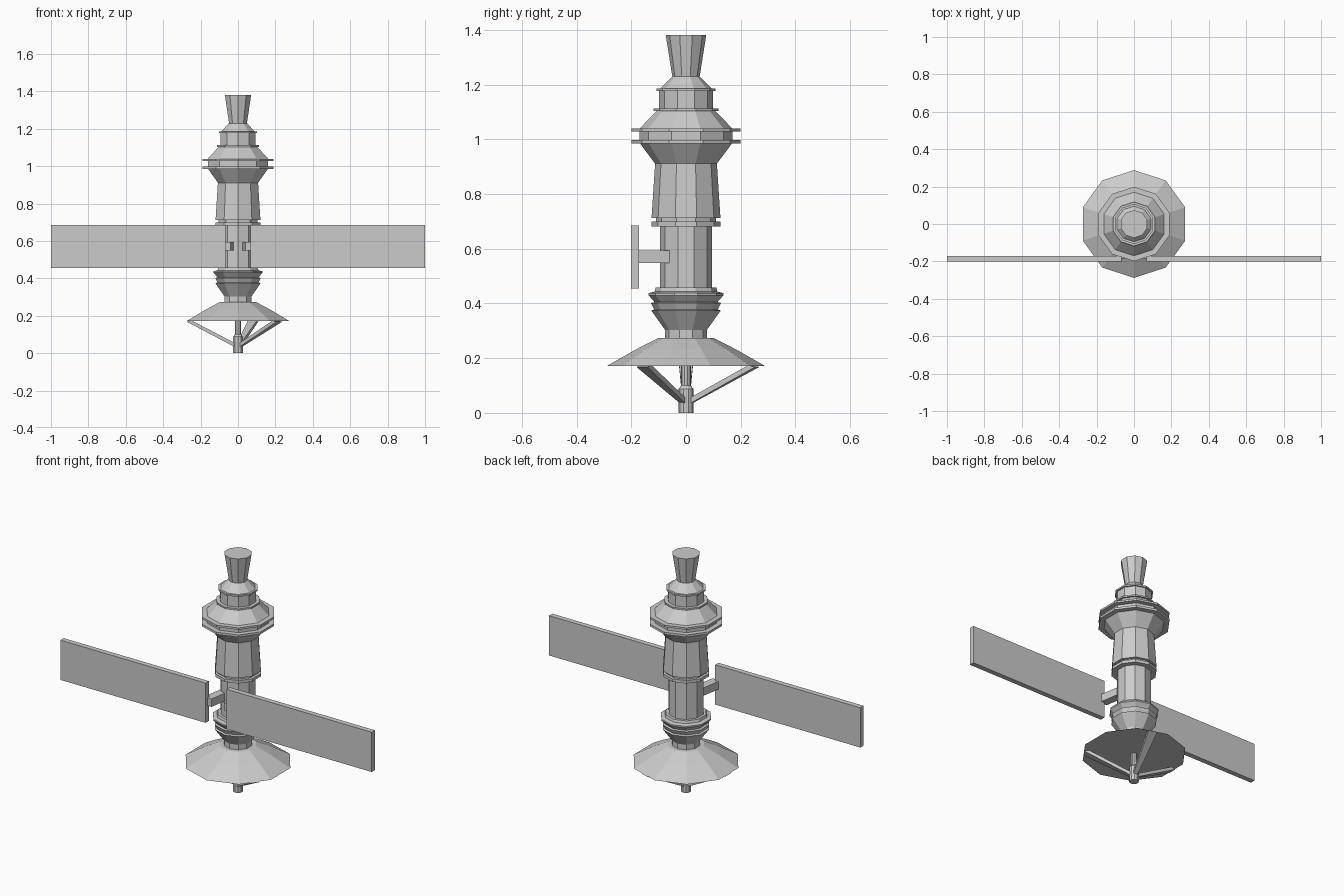
import bpy
import bmesh
from math import cos, sin, pi, radians
from mathutils import Vector, Matrix

if "Cube" in bpy.data.objects:
    bpy.data.objects.remove(bpy.data.objects["Cube"])


def finish(name, bm):
    bmesh.ops.recalc_face_normals(bm, faces=bm.faces)
    mesh = bpy.data.meshes.new(name)
    bm.to_mesh(mesh)
    bm.free()
    obj = bpy.data.objects.new(name, mesh)
    bpy.context.collection.objects.link(obj)
    return obj


def lathe(name, profile, sides=10, cap_first=False, cap_last=False):
    """Flat-sided turned part from (radius, z) points, one corner facing +y."""
    bm = bmesh.new()
    rings = []
    for r, z in profile:
        angles = [pi / 2 + 2 * pi * i / sides for i in range(sides)]
        rings.append([bm.verts.new((r * cos(a), r * sin(a), z)) for a in angles])
    for a, b in zip(rings, rings[1:]):
        for i in range(sides):
            j = (i + 1) % sides
            bm.faces.new((a[i], a[j], b[j], b[i]))
    if cap_first:
        bm.faces.new(rings[0])
    if cap_last:
        bm.faces.new(rings[-1])
    return finish(name, bm)


def prism(name, outline, z0, z1):
    """Plan outline extruded upwards."""
    bm = bmesh.new()
    face = bm.faces.new([bm.verts.new((x, y, z0)) for x, y in outline])
    new = bmesh.ops.extrude_face_region(bm, geom=[face])["geom"]
    verts = [v for v in new if isinstance(v, bmesh.types.BMVert)]
    bmesh.ops.translate(bm, verts=verts, vec=(0, 0, z1 - z0))
    return finish(name, bm)


# Turned body, top to bottom
lathe("nozzle", [(0.074, 1.381), (0.05, 1.229)], cap_first=True)
lathe("upper_collar", [
    (0.05, 1.229), (0.095, 1.185), (0.107, 1.185), (0.107, 1.176),
    (0.098, 1.176), (0.098, 1.112), (0.118, 1.112), (0.118, 1.103),
    (0.108, 1.103)])
lathe("equipment_ring", [
    (0.108, 1.103), (0.17, 1.039), (0.199, 1.039), (0.199, 1.028),
    (0.17, 1.028), (0.17, 0.998), (0.199, 0.998), (0.199, 0.985),
    (0.168, 0.985), (0.113, 0.911)])
lathe("tapered_module", [
    (0.113, 0.911), (0.126, 0.713), (0.11, 0.713), (0.11, 0.699),
    (0.126, 0.699), (0.126, 0.682), (0.095, 0.682)])
lathe("main_tube", [(0.095, 0.682), (0.095, 0.458)])
lathe("finned_base", [
    (0.095, 0.458), (0.111, 0.458), (0.115, 0.443), (0.137, 0.438),
    (0.137, 0.43), (0.115, 0.405), (0.128, 0.402), (0.116, 0.378),
    (0.127, 0.374), (0.076, 0.303), (0.076, 0.274)])

# Dish antenna
lathe("dish", [(0.076, 0.274), (0.1, 0.274), (0.185, 0.231), (0.288, 0.172)],
      cap_last=True)

# Feed post under the dish
lathe("feed_post", [(0.018, 0.18), (0.018, 0.1), (0.027, 0.088), (0.027, 0)],
      cap_last=True)

# Tapered struts from the rim to the feed post
for n, angle in enumerate((72, -36, 180)):
    bm = bmesh.new()
    bmesh.ops.create_cube(bm, size=1)
    for v in bm.verts:
        outer, upper = v.co.x > 0, v.co.z > 0
        side = 1 if v.co.y > 0 else -1
        if outer:
            v.co = Vector((0.272 if upper else 0.25, side * 0.025, 0.173))
            if not upper:
                v.co.x = 0.274
                v.co.z = 0.168
            else:
                v.co.x = 0.245
        else:
            v.co = Vector((0.015, side * 0.012, 0.053 if upper else 0.032))
    bm.transform(Matrix.Rotation(radians(angle), 4, 'Z'))
    finish(f"dish_strut_{n + 1}", bm)

# Solar panels and their angled arms on both sides
for side, sx in (("left", -1), ("right", 1)):
    panel = [(0.068, -0.201), (1, -0.201), (1, -0.171), (0.068, -0.171)]
    arm = [(0.04, -0.185), (0.09, -0.185), (0.07, -0.06), (0.022, -0.07)]
    prism(f"solar_panel_{side}", [(x * sx, y) for x, y in panel], 0.454, 0.685)
    prism(f"panel_arm_{side}", [(x * sx, y) for x, y in arm], 0.548, 0.594)
